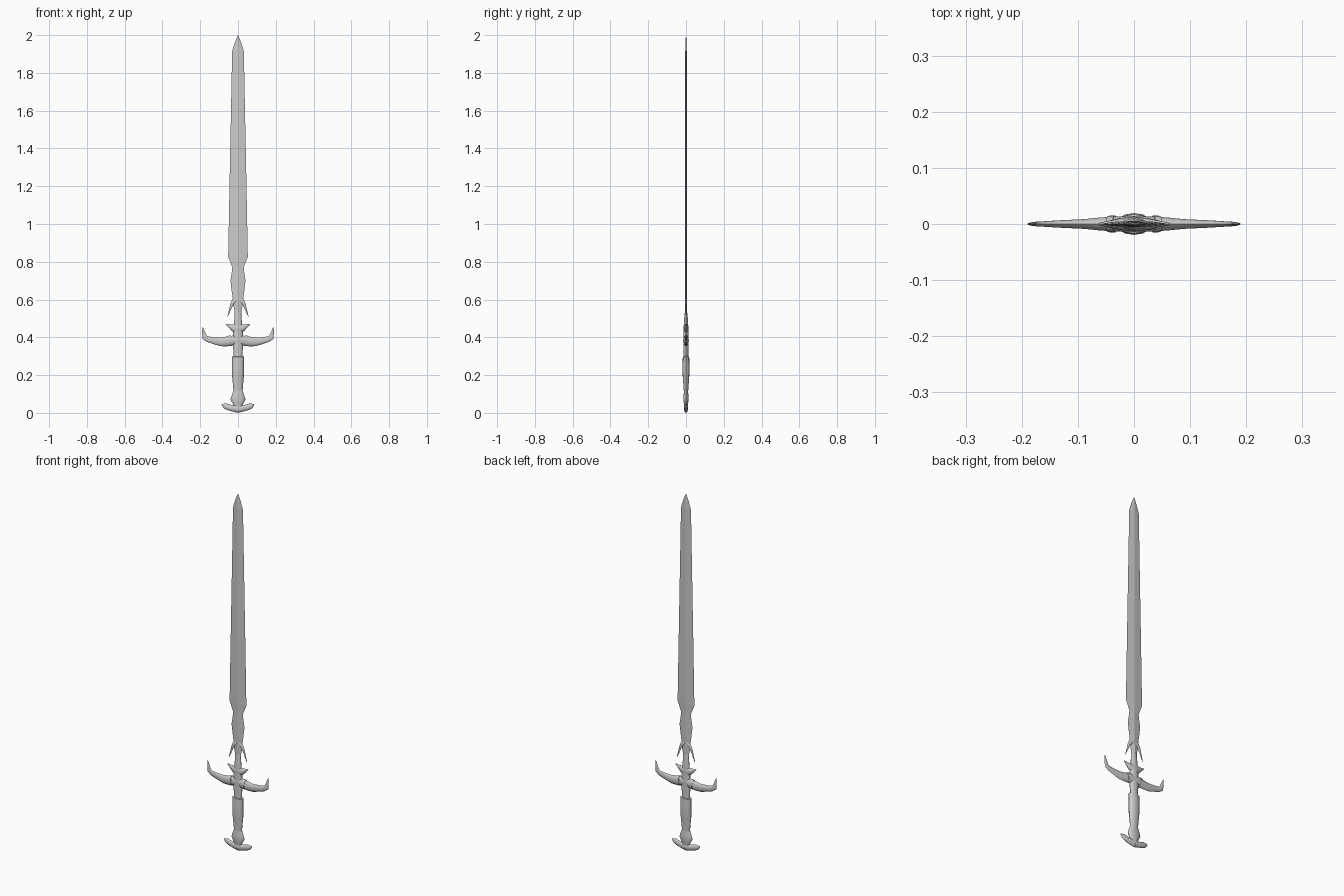
import bpy, bmesh, math
from mathutils import Vector


def sweep(name, stations, sides, mirror=False, smooth=True):
    """Loft elliptical rings along a path in the XZ plane.
    stations: (x, z, half width in plane, half depth in y)"""
    bm = bmesh.new()
    pts = [Vector((s[0], 0, s[1])) for s in stations]
    rings = []
    for i, (x, z, w, d) in enumerate(stations):
        t = (pts[min(i + 1, len(pts) - 1)] - pts[max(i - 1, 0)]).normalized()
        n = Vector((t.z, 0, -t.x))
        ring = []
        for k in range(sides):
            a = 2 * math.pi * k / sides
            ring.append(bm.verts.new(pts[i] + n * w * math.cos(a) + Vector((0, d * math.sin(a), 0))))
        rings.append(ring)
    for a, b in zip(rings, rings[1:]):
        for k in range(sides):
            j = (k + 1) % sides
            bm.faces.new((a[k], a[j], b[j], b[k]))
    bm.faces.new(rings[0])
    bm.faces.new(rings[-1])
    bmesh.ops.recalc_face_normals(bm, faces=bm.faces)
    me = bpy.data.meshes.new(name)
    bm.to_mesh(me)
    bm.free()
    ob = bpy.data.objects.new(name, me)
    bpy.context.collection.objects.link(ob)
    if mirror:
        ob.modifiers.new("mirror", 'MIRROR').use_axis[0] = True
    if smooth:
        bpy.ops.object.select_all(action='DESELECT')
        ob.select_set(True)
        bpy.context.view_layer.objects.active = ob
        bpy.ops.object.shade_smooth_by_angle(angle=math.radians(40))
    return ob


def column(name, rows, sides, smooth=True):
    """Upright sweep on the centre line, rows: (z, half width, half depth)"""
    return sweep(name, [(0, z, w, d) for z, w, d in rows], sides, smooth=smooth)


# Blade: diamond section with waisted base
column("blade", [
    (0.46, 0.017, 0.007), (0.54, 0.018, 0.006), (0.575, 0.026, 0.006),
    (0.61, 0.028, 0.005), (0.65, 0.034, 0.005), (0.70, 0.040, 0.005),
    (0.735, 0.034, 0.005), (0.77, 0.030, 0.005), (0.825, 0.052, 0.005),
    (1.20, 0.045, 0.005), (1.60, 0.037, 0.004), (1.915, 0.031, 0.004),
    (1.96, 0.017, 0.003), (2.0, 0.0006, 0.0006)], 4, smooth=False)

# Hooked barbs under the blade base
sweep("blade_barb", [
    (0.004, 0.600, 0.010, 0.005), (0.022, 0.592, 0.012, 0.005),
    (0.034, 0.572, 0.008, 0.004), (0.042, 0.548, 0.005, 0.003),
    (0.056, 0.508, 0.001, 0.001)], 8, mirror=True)

# Neck running through both crosspieces
column("neck", [
    (0.27, 0.024, 0.014), (0.32, 0.024, 0.013), (0.36, 0.027, 0.014),
    (0.42, 0.026, 0.013), (0.46, 0.022, 0.012), (0.50, 0.019, 0.010),
    (0.55, 0.012, 0.004)], 12)

# Small upper crosspiece
sweep("upper_crosspiece", [
    (0.0, 0.447, 0.026, 0.013), (0.024, 0.450, 0.020, 0.011),
    (0.040, 0.458, 0.012, 0.007), (0.063, 0.469, 0.002, 0.002)], 10, mirror=True)

# Main guard with upturned horns
sweep("guard_arm", [
    (0.0, 0.385, 0.026, 0.014), (0.035, 0.383, 0.025, 0.014),
    (0.060, 0.378, 0.026, 0.012), (0.090, 0.376, 0.023, 0.009),
    (0.130, 0.383, 0.018, 0.007), (0.160, 0.390, 0.015, 0.005),
    (0.176, 0.400, 0.014, 0.004), (0.181, 0.420, 0.009, 0.003),
    (0.188, 0.456, 0.001, 0.001)], 10, mirror=True)
sweep("guard_band", [(0.034, 0.383, 0.028, 0.0155),
                     (0.046, 0.381, 0.028, 0.0145)], 12, mirror=True)

# Swelling grip
column("grip", [
    (0.06, 0.026, 0.012), (0.11, 0.024, 0.011), (0.15, 0.027, 0.014),
    (0.19, 0.031, 0.017), (0.23, 0.032, 0.0195), (0.27, 0.031, 0.018),
    (0.297, 0.033, 0.017), (0.300, 0.024, 0.013)], 12)

# Pommel knob
column("pommel_knob", [
    (0.03, 0.020, 0.009), (0.05, 0.028, 0.011), (0.070, 0.040, 0.014),
    (0.088, 0.035, 0.013), (0.115, 0.025, 0.011)], 12)

# Crescent pommel
sweep("pommel_crescent", [
    (0.0, 0.022, 0.022, 0.011), (0.025, 0.024, 0.017, 0.010),
    (0.048, 0.029, 0.016, 0.009), (0.066, 0.036, 0.015, 0.007),
    (0.079, 0.041, 0.008, 0.004), (0.085, 0.045, 0.003, 0.002)], 10, mirror=True)
